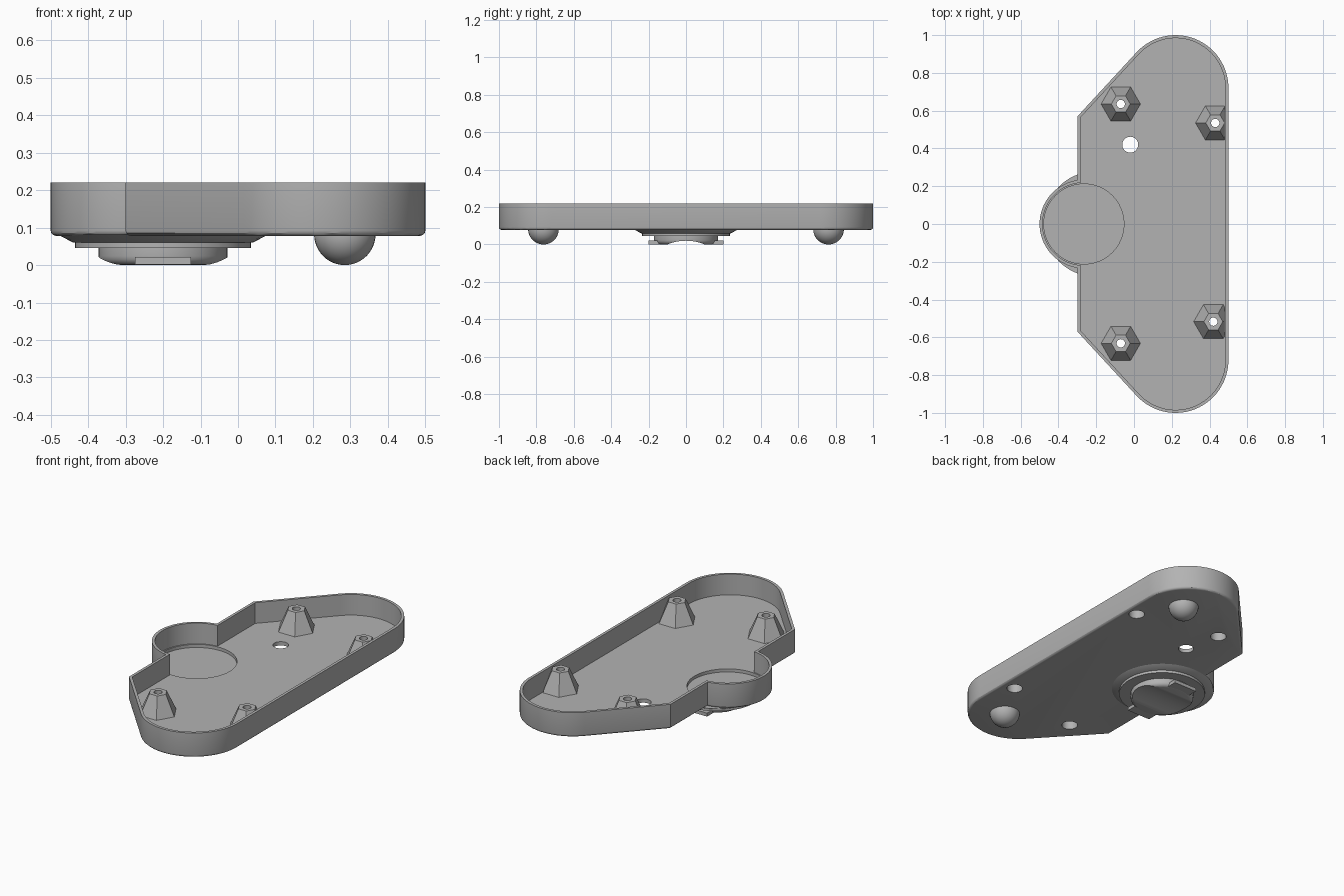
import bpy, bmesh, math
from mathutils import Matrix, Vector

cube = bpy.data.objects.get("Cube")
if cube:
    bpy.data.objects.remove(cube)

grey = bpy.data.materials.new("grey_plastic")
grey.use_nodes = True
COLOR = (0.45, 0.45, 0.45, 1)
grey.diffuse_color = COLOR
grey.node_tree.nodes["Principled BSDF"].inputs["Base Color"].default_value = COLOR

FLOOR, BASE, RIM, WALL = 0.1, 0.078, 0.22, 0.016
LOBE, KNOB = -0.265, -0.2


def make(name, bm):
    bmesh.ops.recalc_face_normals(bm, faces=bm.faces)
    mesh = bpy.data.meshes.new(name)
    bm.to_mesh(mesh)
    bm.free()
    ob = bpy.data.objects.new(name, mesh)
    mesh.materials.append(grey)
    bpy.context.collection.objects.link(ob)
    return ob


def cone(name, x, y, z0, z1, r0, r1, sides=48):
    bm = bmesh.new()
    bmesh.ops.create_cone(bm, cap_ends=True, segments=sides, radius1=r0, radius2=r1,
                          depth=z1 - z0, matrix=Matrix.Translation((x, y, (z0 + z1) / 2)))
    return make(name, bm)


def cut(ob, cutter, keep=False):
    mod = ob.modifiers.new("cut", 'BOOLEAN')
    mod.operation, mod.solver, mod.object = 'DIFFERENCE', 'EXACT', cutter
    bpy.context.view_layer.objects.active = ob
    bpy.ops.object.modifier_apply(modifier=mod.name)
    if not keep:
        bpy.data.objects.remove(cutter)


def outline(d):
    """Tray outline moved inward by d."""
    c, r = Vector((0.22, 0.72)), 0.28 - d
    a = math.radians(137.3)
    pts = [(c.x + r * math.cos(a * i / 28), c.y + r * math.sin(a * i / 28)) for i in range(29)]
    x = -0.3 + d
    pts.append((x, c.y + (r - math.cos(a) * (x - c.x)) / math.sin(a)))
    lobe_r = 0.235 - d
    start = math.acos((x - LOBE) / lobe_r)
    for i in range(17):
        t = start + (math.pi - start) * i / 16
        pts.append((LOBE + lobe_r * math.cos(t), lobe_r * math.sin(t)))
    return pts + [(px, -py) for px, py in reversed(pts[:-1])]


def prism(name, pts, z0, z1, bevel=0):
    bm = bmesh.new()
    face = bm.faces.new([bm.verts.new((x, y, z0)) for x, y in pts])
    rim = bmesh.ops.extrude_face_region(bm, geom=[face], use_keep_orig=True)
    new = [v for v in rim["geom"] if isinstance(v, bmesh.types.BMVert)]
    bmesh.ops.translate(bm, verts=new, vec=(0, 0, z1 - z0))
    if bevel:
        bmesh.ops.recalc_face_normals(bm, faces=bm.faces)
        edges = [e for e in bm.edges if all(v.co.z < z0 + 1e-5 for v in e.verts)]
        bmesh.ops.bevel(bm, geom=edges, offset=bevel, segments=3, profile=0.5, affect='EDGES')
    return make(name, bm)


# Open tray with a shallow round recess and a cable hole
tray = prism("tray", outline(0), BASE, RIM, bevel=0.014)
cut(tray, prism("cavity", outline(WALL), FLOOR, 0.3))
cut(tray, cone("recess", LOBE, 0, 0.082, 0.15, 0.212, 0.212))
cut(tray, cone("cable_hole", -0.02, 0.42, 0, 0.2, 0.042, 0.042))
parts = [tray]

# Hexagonal screw posts, trimmed at the straight wall, with counterbored holes
for name, x, y in (("back_right", -0.07, 0.635), ("front_right", -0.07, -0.632),
                   ("back_left", 0.43, 0.535), ("front_left", 0.42, -0.517)):
    bm = bmesh.new()
    bmesh.ops.create_cone(bm, cap_ends=True, segments=6, radius1=0.107, radius2=0.05,
                          depth=0.122, matrix=Matrix.Translation((x, y, 0.155))
                          @ Matrix.Rotation(math.radians(30), 4, 'Z'))
    # Keep two corners of the hexagon on the x axis
    if abs(max(v.co.x for v in bm.verts) - x - 0.107) > 0.005:
        bmesh.ops.rotate(bm, verts=bm.verts, cent=(x, y, 0),
                         matrix=Matrix.Rotation(math.radians(30), 3, 'Z'))
    cutting = bmesh.ops.bisect_plane(bm, geom=bm.verts[:] + bm.edges[:] + bm.faces[:],
                                     plane_co=(0.478, 0, 0), plane_no=(1, 0, 0), clear_outer=True)
    edges = [e for e in cutting["geom_cut"] if isinstance(e, bmesh.types.BMEdge)]
    if edges:
        bmesh.ops.holes_fill(bm, edges=edges)
    post = make(name + "_post", bm)
    bore = cone("bore", x, y, 0, 0.14, 0.043, 0.043, 32)
    cut(tray, bore, keep=True)
    cut(post, bore)
    cut(post, cone("screw_hole", x, y, 0.1, 0.3, 0.022, 0.022, 24))
    parts.append(post)

# Round feet
for name, side in (("front_foot", -1), ("back_foot", 1)):
    bm = bmesh.new()
    bmesh.ops.create_uvsphere(bm, u_segments=32, v_segments=24, radius=0.082,
                              matrix=Matrix.Translation((0.285, 0.762 * side, 0.082)))
    bmesh.ops.bisect_plane(bm, geom=bm.verts[:] + bm.edges[:] + bm.faces[:],
                           plane_co=(0, 0, 0.085), plane_no=(0, 0, 1), clear_outer=True)
    parts.append(make(name, bm))

# Stepped collar below the lobe
parts.append(cone("collar", KNOB, 0, 0.06, 0.081, 0.24, 0.28))
parts.append(cone("collar_ring", KNOB, 0, 0.045, 0.061, 0.235, 0.235))

# Rounded knob with a shallow groove across it, and two end tabs
bm = bmesh.new()
bmesh.ops.create_cone(bm, cap_ends=True, segments=48, radius1=0.172, radius2=0.172,
                      depth=0.046, matrix=Matrix.Translation((KNOB, 0, 0.023)))
bottom = [e for e in bm.edges if all(v.co.z < 0.001 for v in e.verts)]
bmesh.ops.bevel(bm, geom=bottom, offset=0.024, segments=4, profile=0.5, affect='EDGES')
knob = make("knob", bm)
bm = bmesh.new()
bmesh.ops.create_cone(bm, cap_ends=True, segments=96, radius1=0.26, radius2=0.26, depth=1,
                      matrix=Matrix.Translation((KNOB, 0, -0.24))
                      @ Matrix.Rotation(math.pi / 2, 4, 'Y'))
cut(knob, make("groove", bm))
parts.append(knob)
for name, side in (("front_tab", -1), ("back_tab", 1)):
    bm = bmesh.new()
    bmesh.ops.create_cube(bm, size=1, matrix=Matrix.Translation((KNOB, 0.17 * side, 0.011))
                          @ Matrix.Diagonal((0.15, 0.06, 0.02, 1)))
    parts.append(make(name, bm))

# Smooth the curves, keep the edges sharp
bpy.ops.object.select_all(action='DESELECT')
for ob in parts:
    ob.select_set(True)
bpy.context.view_layer.objects.active = tray
bpy.ops.object.shade_smooth_by_angle(angle=math.radians(30))
